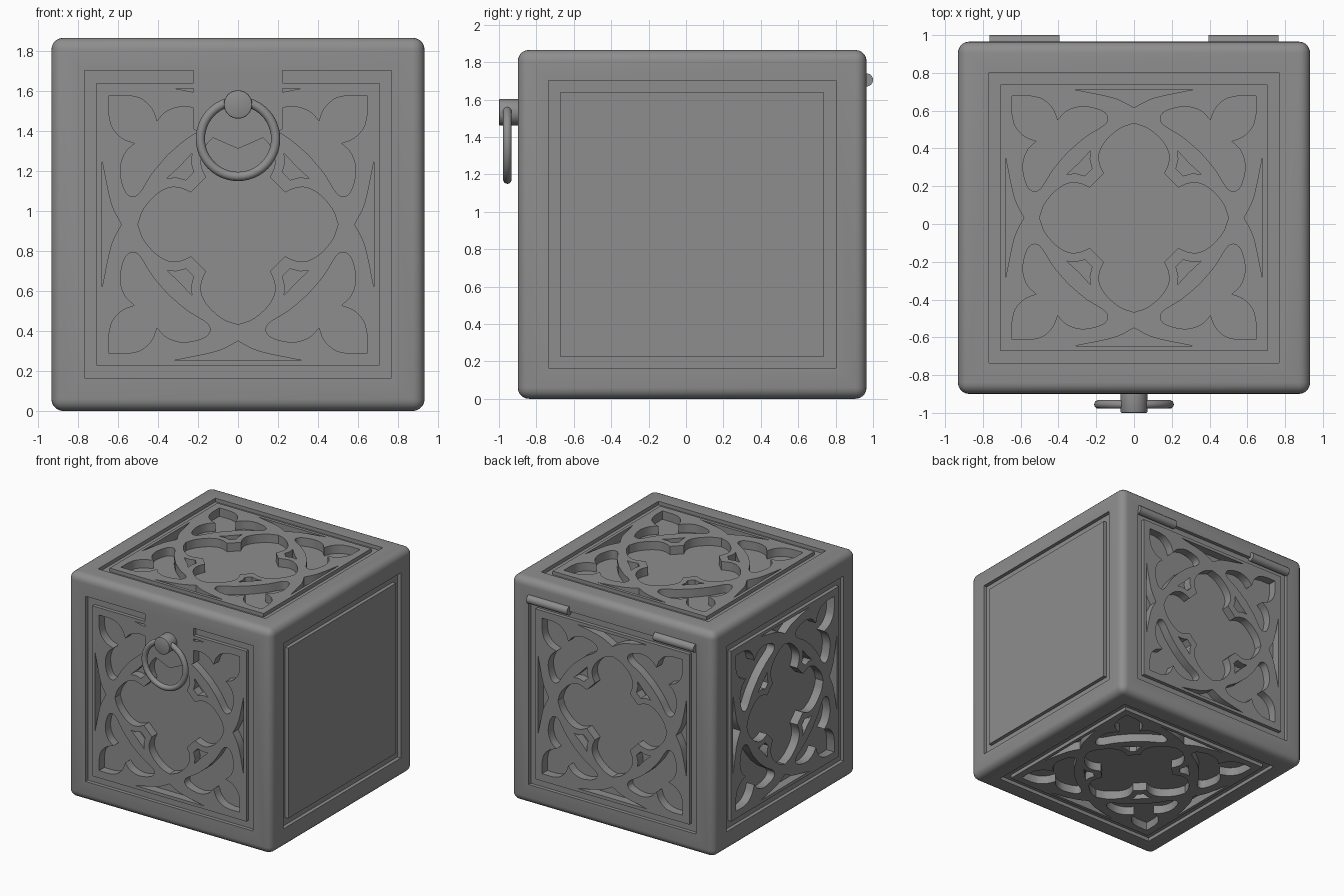
import bpy, bmesh, math
from mathutils import Matrix, Vector

if "Cube" in bpy.data.objects:
    bpy.data.objects.remove(bpy.data.objects["Cube"])

HALF = 0.9325
CENTRE = Vector((0, 0.033, HALF))
GROOVE, OPENING = 0.03, 0.07     # carving depths

metal = bpy.data.materials.new("grey metal")
metal.diffuse_color = (0.27, 0.27, 0.27, 1)
metal.use_nodes = True
metal.node_tree.nodes["Principled BSDF"].inputs["Base Color"].default_value = metal.diffuse_color


def new_object(name, bm):
    bmesh.ops.recalc_face_normals(bm, faces=bm.faces)
    me = bpy.data.meshes.new(name)
    bm.to_mesh(me)
    bm.free()
    ob = bpy.data.objects.new(name, me)
    bpy.context.collection.objects.link(ob)
    me.materials.append(metal)
    return ob


def activate(ob):
    bpy.ops.object.select_all(action='DESELECT')
    bpy.context.view_layer.objects.active = ob
    ob.select_set(True)


def smooth(ob, angle=35):
    activate(ob)
    bpy.ops.object.shade_smooth_by_angle(angle=math.radians(angle))


def carve(ob, cutter):
    """Subtract the cutter for good."""
    activate(ob)
    mod = ob.modifiers.new("carve", 'BOOLEAN')
    mod.operation, mod.solver, mod.object = 'DIFFERENCE', 'EXACT', cutter
    bpy.ops.object.modifier_apply(modifier=mod.name)
    bpy.data.objects.remove(cutter)


def spline(pts, n=5):
    """Smooth curve through the points."""
    p = [Vector(q) for q in pts]
    p = [2 * p[0] - p[1]] + p + [2 * p[-1] - p[-2]]
    out = []
    for a, b, c, d in zip(p, p[1:], p[2:], p[3:]):
        for i in range(n):
            t = i / n
            out.append(0.5 * (2 * b + (c - a) * t + (2 * a - 5 * b + 4 * c - d) * t * t
                              + (3 * b - a - 3 * c + d) * t ** 3))
    return out + [p[-2]]


def turn(pts, k):
    """Rotate a flat outline by k quarter turns."""
    for _ in range(k):
        pts = [Vector((-q.y, q.x)) for q in pts]
    return pts


def diagonal(half):
    """Complete a half outline that is mirrored across the diagonal."""
    return half + [Vector((q.y, q.x)) for q in reversed(half)]


def dedupe(pts):
    out = []
    for q in pts:
        if not out or (q - out[-1]).length > 1e-4:
            out.append(q)
    if (out[0] - out[-1]).length < 1e-4:
        out.pop()
    return out


def prism(bm, outline, low, high, mat):
    outline = dedupe(outline)
    a, b = ([bm.verts.new(mat @ Vector((q.x, q.y, z))) for q in outline] for z in (low, high))
    bm.faces.new(a)
    bm.faces.new(b)
    for i in range(len(a)):
        j = (i + 1) % len(a)
        bm.faces.new((a[i], a[j], b[j], b[i]))


def square_ring(bm, outer, inner, low, high, mat):
    def loop(r, z):
        return [bm.verts.new(mat @ Vector((x * r, y * r, z)))
                for x, y in ((1, 1), (-1, 1), (-1, -1), (1, -1))]
    loops = [loop(outer, low), loop(outer, high), loop(inner, high), loop(inner, low)]
    for a, b in zip(loops, loops[1:] + loops[:1]):
        for i in range(4):
            j = (i + 1) % 4
            bm.faces.new((a[i], a[j], b[j], b[i]))


# Tracery outlines: central quatrefoil, corner leaf, small spandrel, edge crescent
lobe = diagonal(spline([(0.5, 0), (0.475, 0.07), (0.43, 0.128), (0.385, 0.165),
                        (0.335, 0.185), (0.285, 0.181), (0.235, 0.16)]))
quatrefoil = [q for k in range(4) for q in turn(lobe, k)]
leaf = diagonal(
    [Vector((0.645, 0.645))]
    + spline([(0.645, 0.55), (0.628, 0.485), (0.58, 0.432), (0.515, 0.405)])
    + spline([(0.515, 0.405), (0.562, 0.36), (0.587, 0.29), (0.582, 0.22), (0.56, 0.16),
              (0.527, 0.14), (0.49, 0.16), (0.43, 0.255), (0.35, 0.35)]))
spandrel = diagonal([Vector(q) for q in ((0.29, 0.29), (0.355, 0.23), (0.31, 0.235), (0.26, 0.222))])
edge = spline([(0.68, 0.32), (0.648, 0.16), (0.625, 0.08), (0.583, 0)])
crescent = edge + [Vector((q.x, -q.y)) for q in reversed(edge)]


def tracery_cutter(mat):
    bm = bmesh.new()
    square_ring(bm, 0.768, 0.706, -GROOVE, 0.05, mat)
    prism(bm, quatrefoil, -OPENING, 0.05, mat)
    for motif in (leaf, spandrel, crescent):
        for k in range(4):
            prism(bm, turn(motif, k), -OPENING, 0.05, mat)
    return new_object("tracery_cutter", bm)


# Box body with rounded edges
bm = bmesh.new()
bmesh.ops.create_cube(bm, size=2 * HALF, matrix=Matrix.Translation(CENTRE))
bmesh.ops.bevel(bm, geom=bm.edges[:], offset=0.06, segments=5, profile=0.5, affect='EDGES')
body = new_object("box_body", bm)

# Carve all six sides; the front leaves a pointed latch plate uncut
upright = Matrix.Rotation(math.pi / 2, 4, 'X')
for n in ((1, 0, 0), (-1, 0, 0), (0, 1, 0), (0, -1, 0), (0, 0, 1), (0, 0, -1)):
    n = Vector(n)
    mat = Matrix.Translation(CENTRE + n * HALF) @ n.to_track_quat('Z', 'Y').to_matrix().to_4x4()
    cutter = tracery_cutter(mat)
    if n.y < 0:
        bm = bmesh.new()
        plate = [Vector(q) for q in ((-0.222, 0.85), (-0.222, 0.475), (0, 0.378),
                                     (0.222, 0.475), (0.222, 0.85))]
        prism(bm, plate, -0.3, 0.3, Matrix.Translation(CENTRE + n * HALF) @ upright)
        carve(cutter, new_object("latch_plate_keep", bm))
    carve(body, cutter)
smooth(body, 30)


def rod(name, radius, length, mat, bevel):
    bm = bmesh.new()
    bmesh.ops.create_cone(bm, cap_ends=True, segments=32, radius1=radius, radius2=radius,
                          depth=length, matrix=mat)
    if bevel:
        rims = [e for e in bm.edges if any(len(f.verts) > 4 for f in e.link_faces)]
        bmesh.ops.bevel(bm, geom=rims, offset=bevel, segments=2, profile=0.5, affect='EDGES')
    smooth(new_object(name, bm))


# Hinge barrels on the back
for side, name in ((-1, "hinge_left"), (1, "hinge_right")):
    rod(name, 0.035, 0.372, Matrix.Translation((side * 0.58, 0.965, 1.705))
        @ Matrix.Rotation(math.pi / 2, 4, 'Y'), 0)

# Latch knob and pull ring on the front
rod("latch_knob", 0.071, 0.14, Matrix.Translation((0, -0.93, 1.532)) @ upright, 0.006)
bpy.ops.mesh.primitive_torus_add(major_radius=0.188, minor_radius=0.023, major_segments=48,
                                 minor_segments=14, location=(0, -0.955, 1.36),
                                 rotation=(math.pi / 2, 0, 0))
ring = bpy.context.object
ring.name = "pull_ring"
ring.data.materials.append(metal)
smooth(ring, 60)
